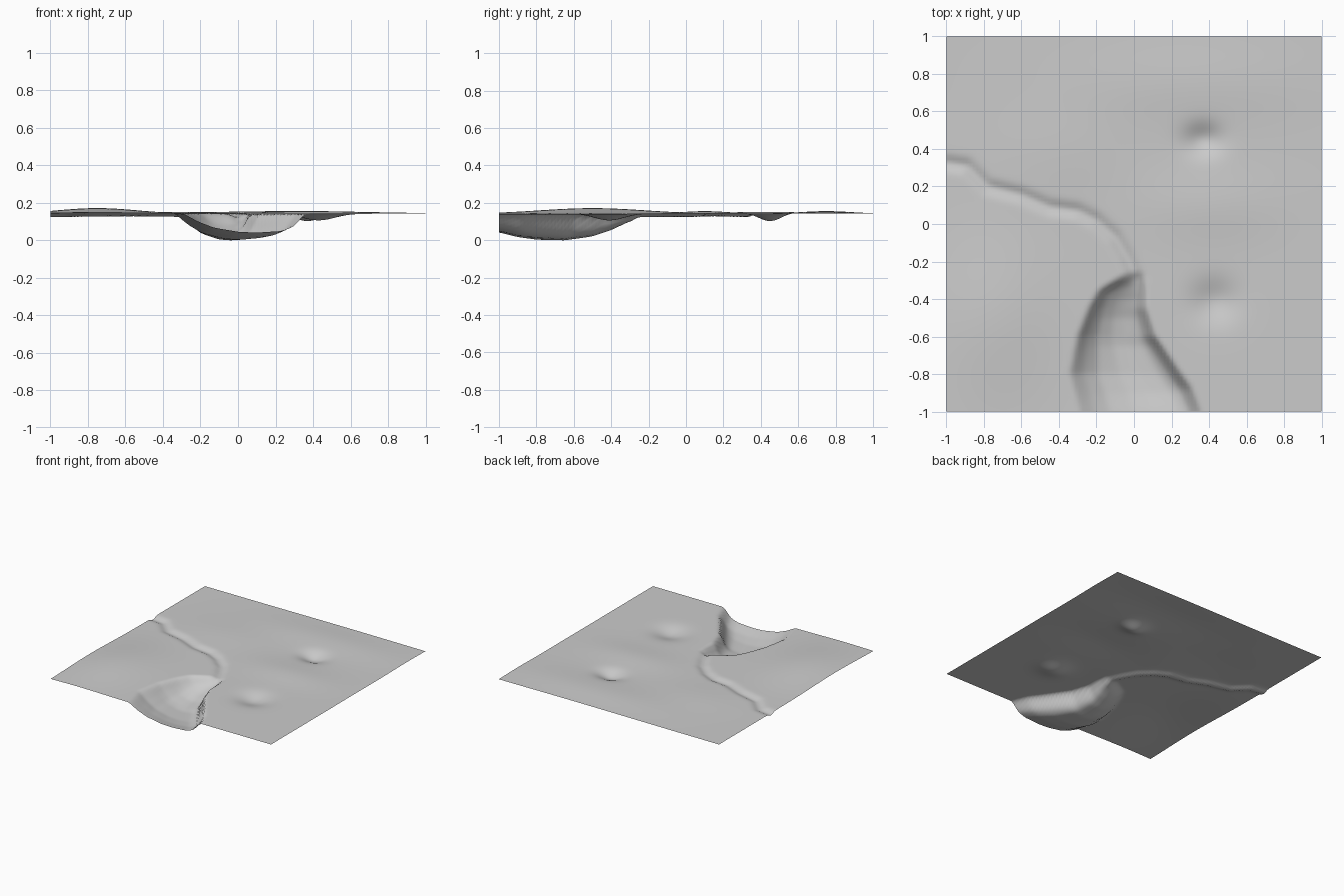
import bpy
import bmesh
from math import exp, hypot

if "Cube" in bpy.data.objects:
    bpy.data.objects.remove(bpy.data.objects["Cube"], do_unlink=True)

BASE = 0.143


def lerp_table(v, table):
    """Piecewise linear lookup in a list of (key, value) pairs."""
    if v <= table[0][0]:
        return table[0][1]
    for (a, p), (b, q) in zip(table, table[1:]):
        if v <= b:
            return p + (q - p) * (v - a) / (b - a)
    return table[-1][1]


def bump(x, y, cx, cy, rx, ry):
    return exp(-((x - cx) / rx) ** 2 - ((y - cy) / ry) ** 2)


# basin: left rim, right rim and depth along y, and the cross-section
LEFT = [(-1, -.29), (-.8, -.34), (-.6, -.3), (-.45, -.24), (-.36, -.19), (-.26, -.03)]
RIGHT = [(-1, .36), (-.88, .31), (-.8, .25), (-.6, .11), (-.45, .06), (-.36, .06), (-.26, .05)]
DEPTH = [(-1, .1), (-.9, .125), (-.8, .139), (-.65, .143), (-.5, .122),
         (-.4, .088), (-.33, .055), (-.26, 0)]
SECTION = [(0, 0), (.12, .42), (.25, .74), (.45, .96), (.6, 1), (.8, .92), (.9, .7), (1, 0)]

# creek centre line, from the left edge of the ground to the basin head
CREEK = [(-1.1, .34), (-.89, .31), (-.78, .2), (-.6, .155), (-.45, .09), (-.3, .07),
         (-.2, .02), (-.1, -.07), (-.04, -.17), (.01, -.28)]


def creek_distance(x, y):
    best = 9
    for (ax, ay), (bx, by) in zip(CREEK, CREEK[1:]):
        dx, dy = bx - ax, by - ay
        t = ((x - ax) * dx + (y - ay) * dy) / (dx * dx + dy * dy)
        t = min(1, max(0, t))
        best = min(best, hypot(x - ax - t * dx, y - ay - t * dy))
    return best


def raw_height(x, y):
    z = BASE
    # soft swells
    z += .03 * bump(x, y, -.75, -.5, .3, .4)
    z += .014 * bump(x, y, .4, .1, .35, .18)
    z += .014 * bump(x, y, .3, .75, .6, .2)
    z += .01 * bump(x, y, -.4, .4, .35, .25)
    # two small pits
    z -= .042 * bump(x, y, .37, .45, .1, .08)
    z -= .036 * bump(x, y, .43, -.41, .12, .11)
    # creek
    z -= .02 * exp(-(creek_distance(x, y) / .032) ** 2)
    # basin
    if y < -.26:
        left, right = lerp_table(y, LEFT), lerp_table(y, RIGHT)
        t = (x - left) / (right - left)
        if 0 < t < 1:
            z -= lerp_table(y, DEPTH) * lerp_table(t, SECTION)
    return z


def height(x, y, s=.013):
    """Height averaged over a small cross, which rounds the rims."""
    spots = ((0, 0), (s, 0), (-s, 0), (0, s), (0, -s))
    return sum(raw_height(x + i, y + j) for i, j in spots) / len(spots)


# ground sheet
bm = bmesh.new()
bmesh.ops.create_grid(bm, x_segments=110, y_segments=110, size=1)
for v in bm.verts:
    v.co.z = height(v.co.x, v.co.y)
lowest = min(v.co.z for v in bm.verts)
for v in bm.verts:
    v.co.z -= lowest
for f in bm.faces:
    f.smooth = True
mesh = bpy.data.meshes.new("ground")
bm.to_mesh(mesh)
bm.free()
ground = bpy.data.objects.new("ground", mesh)
bpy.context.collection.objects.link(ground)

# material
grey = (.6, .6, .6, 1)
mat = bpy.data.materials.new("light grey")
mat.use_nodes = True
mat.diffuse_color = grey
mat.node_tree.nodes["Principled BSDF"].inputs["Base Color"].default_value = grey
mesh.materials.append(mat)
